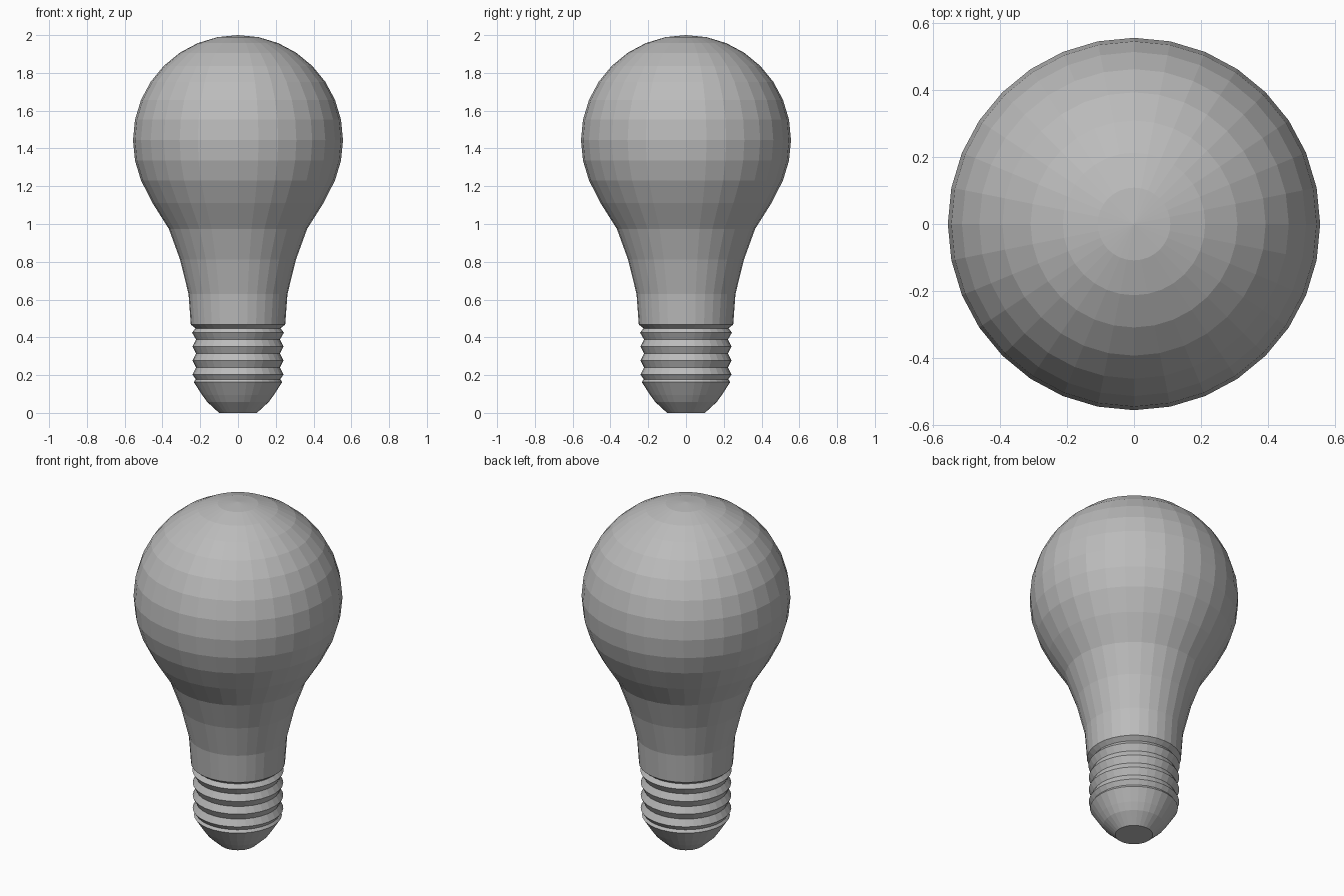
import bpy
import bmesh
from math import cos, sin, pi, radians

cube = bpy.data.objects.get("Cube")
if cube:
    bpy.data.objects.remove(cube)

SIDES = 32
RADIUS = 0.556
CENTRE = 2 - RADIUS

grey = bpy.data.materials.new("plain grey")
grey.use_nodes = True
colour = (0.5, 0.5, 0.5, 1)
grey.diffuse_color = colour
grey.node_tree.nodes["Principled BSDF"].inputs["Base Color"].default_value = colour


def lathe(name, profile, close_top=False, close_bottom=False):
    """Turn (radius, height) points, listed top to bottom, around z."""
    bm = bmesh.new()
    rings = []
    for r, z in profile:
        rings.append([bm.verts.new((r * cos(2 * pi * i / SIDES), r * sin(2 * pi * i / SIDES), z))
                      for i in range(SIDES)])
    for upper, lower in zip(rings, rings[1:]):
        for i in range(SIDES):
            j = (i + 1) % SIDES
            bm.faces.new((upper[i], lower[i], lower[j], upper[j]))
    if close_top:
        tip = bm.verts.new((0, 0, 2))
        for i in range(SIDES):
            bm.faces.new((tip, rings[0][i], rings[0][(i + 1) % SIDES]))
    if close_bottom:
        bm.faces.new(rings[-1][::-1])
    mesh = bpy.data.meshes.new(name)
    bm.to_mesh(mesh)
    bm.free()
    mesh.materials.append(grey)
    obj = bpy.data.objects.new(name, mesh)
    bpy.context.collection.objects.link(obj)
    return obj


# Glass: round dome that flows into a tapering neck
dome = [(RADIUS * sin(radians(a * 11.25)), CENTRE + RADIUS * cos(radians(a * 11.25)))
        for a in range(1, 11)]
neck = [(0.452, 1.11), (0.366, 0.974), (0.307, 0.812), (0.262, 0.63), (0.25, 0.468)]
lathe("glass_bulb", dome + neck, close_top=True)

# Screw base: ribbed collar and stepped contact cup
ribs = [(0.25, 0.468), (0.225, 0.448), (0.243, 0.425)]
for k in range(3):
    ribs += [(0.222, 0.388 - k * 0.074), (0.241, 0.352 - k * 0.0745)]
cup = [(0.224, 0.178), (0.234, 0.163), (0.19, 0.095), (0.163, 0.058), (0.1, 0)]
lathe("screw_base", ribs + cup, close_bottom=True)
